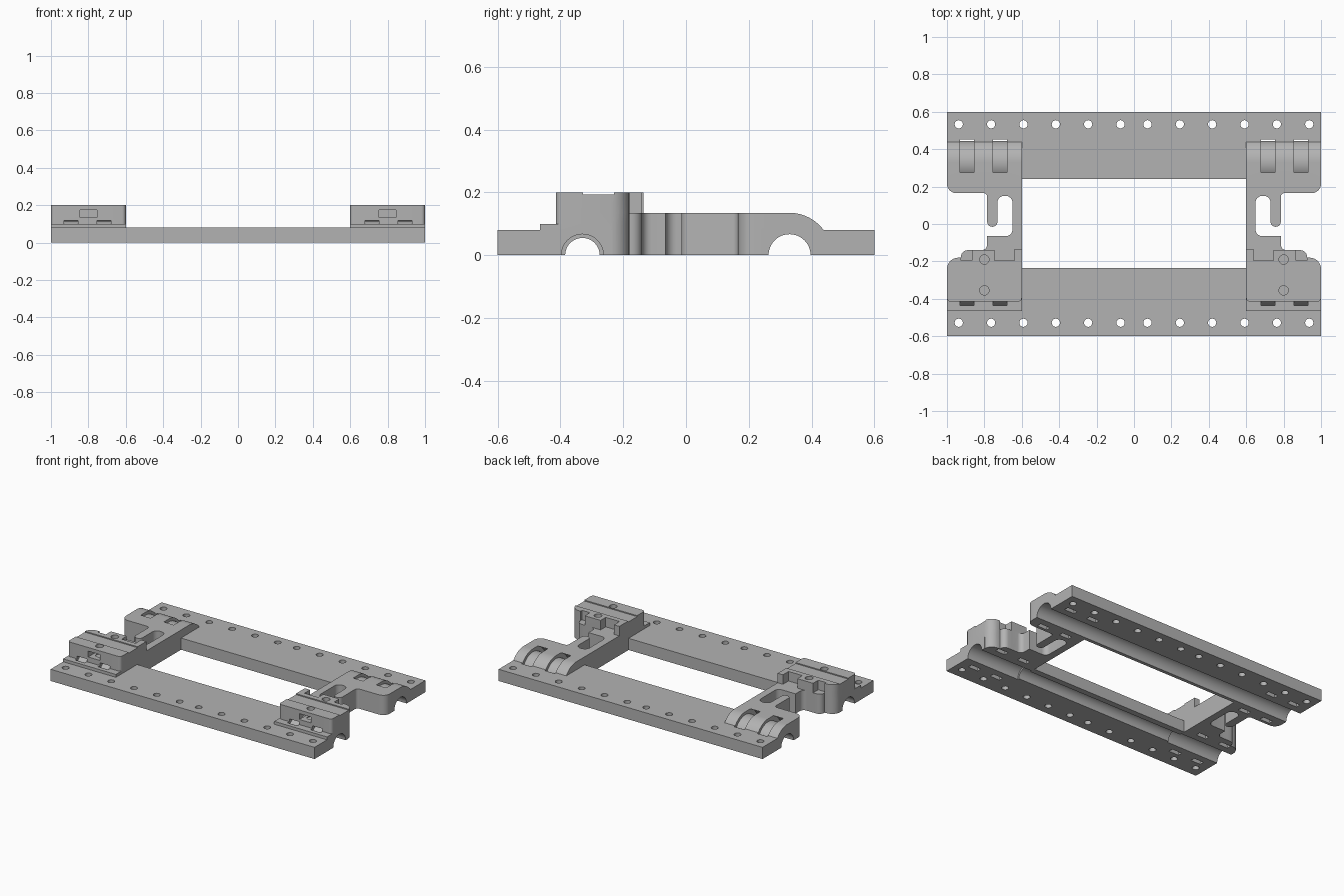
import bpy, bmesh, math
from mathutils import Vector

cube = bpy.data.objects.get("Cube")
if cube:
    bpy.data.objects.remove(cube, do_unlink=True)

grey = bpy.data.materials.new("light_grey")
grey.use_nodes = True
colour = (0.45, 0.45, 0.45, 1)
grey.diffuse_color = colour
grey.node_tree.nodes["Principled BSDF"].inputs["Base Color"].default_value = colour

ROD_Y = 0.33       # rod centre lines lie at -ROD_Y and ROD_Y
TOP = 0.135        # height of arms and rear mounts


def prism(name, pts, lo, hi, axis="z"):
    """Extrude a 2D outline: (x, y) along z, or (y, z) along x."""
    bm = bmesh.new()
    def ring(h):
        return [bm.verts.new((a, b, h) if axis == "z" else (h, a, b)) for a, b in pts]
    low, high = ring(lo), ring(hi)
    bm.faces.new(low)
    bm.faces.new(high)
    n = len(pts)
    for i in range(n):
        j = (i + 1) % n
        bm.faces.new((low[i], low[j], high[j], high[i]))
    bmesh.ops.recalc_face_normals(bm, faces=bm.faces)
    mesh = bpy.data.meshes.new(name)
    bm.to_mesh(mesh)
    bm.free()
    mesh.materials.append(grey)
    obj = bpy.data.objects.new(name, mesh)
    bpy.context.collection.objects.link(obj)
    return obj


def box(name, x, y, z):
    x0, x1 = sorted(x)
    return prism(name, [(x0, y[0]), (x1, y[0]), (x1, y[1]), (x0, y[1])], *z)


def arc(cx, cy, r, a0, a1, steps=24):
    angles = [math.radians(a0 + (a1 - a0) * i / steps) for i in range(steps + 1)]
    return [(cx + r * math.cos(a), cy + r * math.sin(a)) for a in angles]


def circle(cx, cy, r, steps=24):
    return arc(cx, cy, r, 0, 360, steps)[:-1]


def rounded(corners, side, steps=6):
    """Outline from (x, y, radius) corners, mirrored in x by side."""
    out = []
    for i, (x, y, r) in enumerate(corners):
        p = Vector((x, y))
        if r == 0:
            out.append((side * x, y))
            continue
        d1 = (Vector(corners[i - 1][:2]) - p).normalized()
        d2 = (Vector(corners[(i + 1) % len(corners)][:2]) - p).normalized()
        half = d1.angle(d2) / 2
        centre = p + (d1 + d2).normalized() * r / math.sin(half)
        v1 = p + d1 * r / math.tan(half) - centre
        v2 = p + d2 * r / math.tan(half) - centre
        sweep = v1.angle(v2)
        for k in range(steps + 1):
            t = k / steps
            v = (v1 * math.sin((1 - t) * sweep) + v2 * math.sin(t * sweep)) / math.sin(sweep)
            out.append((side * (centre.x + v.x), centre.y + v.y))
    return out


def combine(target, tool, operation):
    mod = target.modifiers.new("combine", "BOOLEAN")
    mod.operation = operation
    mod.solver = "EXACT"
    mod.object = tool
    bpy.context.view_layer.objects.active = target
    bpy.ops.object.modifier_apply(modifier=mod.name)
    bpy.data.objects.remove(tool, do_unlink=True)


# Two rails joined by an arm and mounts at each end
frame = box("mounting_frame", (-1, 1), (-0.6, -0.235), (0, 0.08))
solids = [box("rear_rail", (-1, 1), (0.24, 0.6), (0, 0.08))]
cutters = []

ARM = [(1, ROD_Y, 0), (1, 0.165, 0.05), (0.785, 0.165, 0.02),
       (0.785, -0.015, 0.027), (0.73, -0.015, 0.027),
       (0.73, 0.15, 0.035), (0.65, 0.15, 0.035), (0.65, -0.065, 0.035),
       (0.785, -0.065, 0), (0.785, -0.14, 0.03), (0.925, -0.14, 0.035),
       (0.925, -0.18, 0), (1, -0.18, 0.06), (1, -ROD_Y, 0),
       (0.6, -ROD_Y, 0), (0.6, ROD_Y, 0)]
CLAMP = [(1, -0.415, 0.02), (1, -0.18, 0.06), (0.925, -0.18, 0),
         (0.925, -0.195, 0), (0.865, -0.195, 0), (0.865, -0.14, 0),
         (0.745, -0.14, 0), (0.745, -0.195, 0), (0.64, -0.195, 0),
         (0.64, -0.135, 0), (0.6, -0.135, 0), (0.6, -0.415, 0.02)]

for s in (-1, 1):
    inner, outer = sorted((s * 0.6, s * 1.0))
    # Arm with finger and slot, clamp block, front step, rounded rear mount
    solids.append(prism("arm", rounded(ARM, s), 0, TOP))
    solids.append(prism("clamp_block", rounded(CLAMP, s), 0, 0.2))
    solids.append(box("front_step", (inner, outer), (-0.465, -0.3), (0, 0.1)))
    hump = [(0.25, 0)] + [(0.25, TOP)] + arc(ROD_Y, 0, TOP, 90, 0)
    solids.append(prism("rear_mount", hump, inner, outer, "x"))

    # Shallow channel, nut slot and screw holes in the clamp block
    cutters.append(box("top_channel", (s * 0.55, s * 1.05), (-0.328, -0.23), (0.193, 0.3)))
    cutters.append(box("nut_slot", (s * 0.755, s * 0.845), (-0.5, -0.3), (0.135, 0.175)))
    for y in (-0.355, -0.19):
        cutters.append(prism("screw_hole", circle(s * 0.8, y, 0.025), 0.13, 0.3))

    # Wider bearing seat under the clamp block
    a, b = sorted((s * 0.6, s * 1.1))
    cutters.append(prism("bearing_seat", circle(-ROD_Y, 0, 0.067, 48), a, b, "x"))

    # Curved tie channels around both rods
    for u in (0.68, 0.855):
        a, b = sorted((s * u, s * (u + 0.075)))
        for y in (-ROD_Y, ROD_Y):
            band = arc(y, 0, 0.146, -15, 195) + arc(y, 0, 0.115, 195, -15)
            cutters.append(prism("tie_channel", band, a, b, "x"))

    # Screw holes along both rails
    for i in range(6):
        for y in (-0.528, 0.533):
            cutters.append(prism("rail_hole", circle(s * (0.072 + 0.173 * i), y, 0.022, 20), -0.1, 0.12))

# Rod grooves along the underside
cutters.append(prism("front_groove", circle(-ROD_Y, 0, 0.055, 48), -1.1, 1.1, "x"))
cutters.append(prism("rear_groove", circle(ROD_Y, 0, 0.067, 48), -1.1, 1.1, "x"))

for part in solids:
    combine(frame, part, "UNION")
for part in cutters:
    combine(frame, part, "DIFFERENCE")

bpy.ops.object.select_all(action="DESELECT")
frame.select_set(True)
bpy.context.view_layer.objects.active = frame
bpy.ops.object.shade_smooth_by_angle(angle=math.radians(30))
